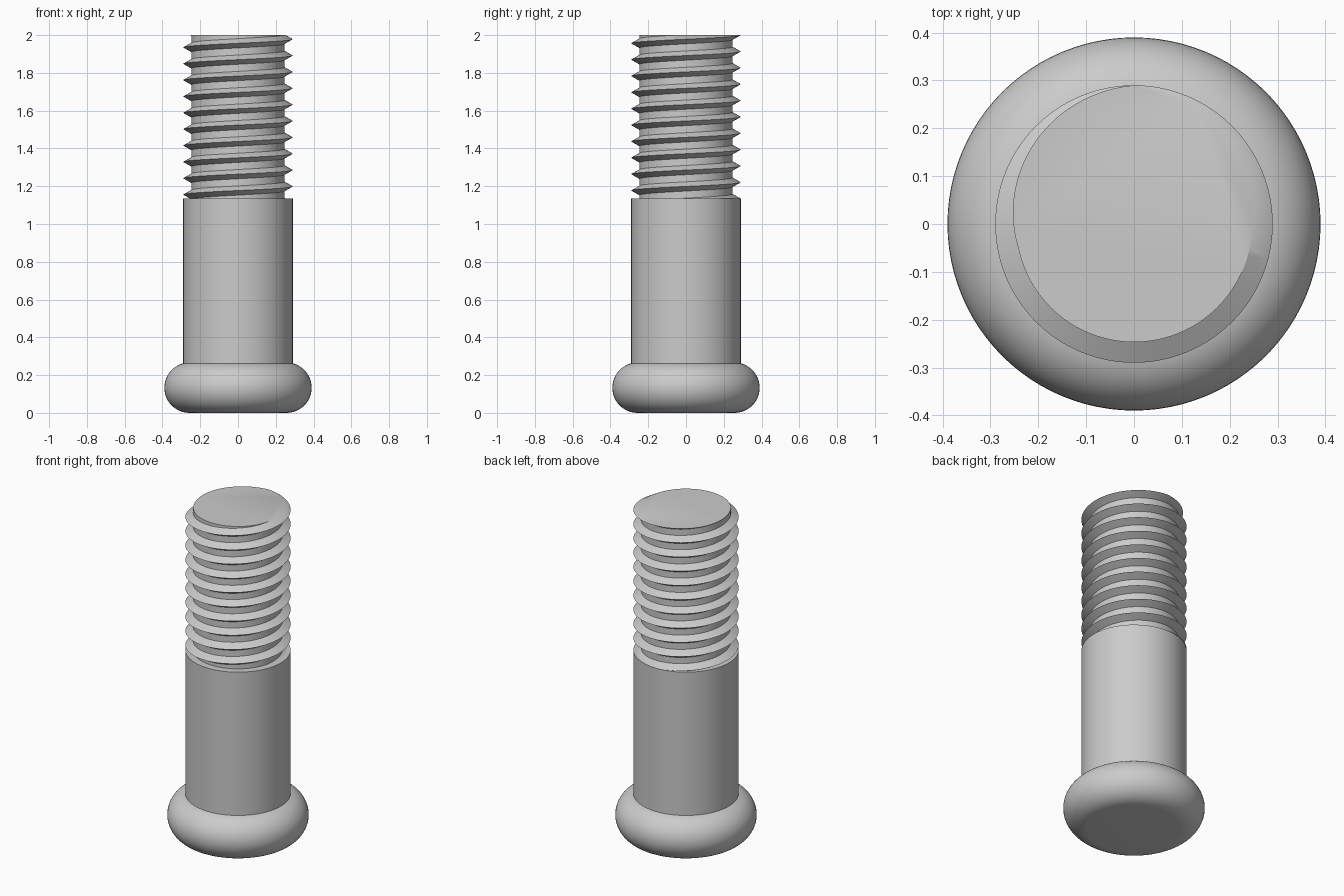
import bpy
import bmesh
from math import pi, sin, cos

if "Cube" in bpy.data.objects:
    bpy.data.objects.remove(bpy.data.objects["Cube"], do_unlink=True)

SEGMENTS = 96
HEAD_RADIUS, HEAD_HEIGHT = 0.39, 0.267
SHANK_RADIUS, SHANK_TOP = 0.29, 1.134
TOP = 2.0
CORE_RADIUS = 0.247
TURNS = 10
PITCH = (TOP - SHANK_TOP) / TURNS
RIDGE = 0.0245  # half the width of the ridge at its root

steel = bpy.data.materials.new("grey steel")
steel.use_nodes = True
colour = (0.6, 0.6, 0.6, 1)
steel.diffuse_color = colour
steel.node_tree.nodes["Principled BSDF"].inputs["Base Color"].default_value = colour


def finish(bm, name):
    """Turn a bmesh into a smooth-shaded object with sharp creases."""
    bmesh.ops.recalc_face_normals(bm, faces=bm.faces)
    mesh = bpy.data.meshes.new(name)
    bm.to_mesh(mesh)
    bm.free()
    mesh.materials.append(steel)
    obj = bpy.data.objects.new(name, mesh)
    bpy.context.collection.objects.link(obj)
    bpy.ops.object.select_all(action='DESELECT')
    obj.select_set(True)
    bpy.context.view_layer.objects.active = obj
    bpy.ops.object.shade_smooth_by_angle(angle=pi / 6)
    return obj


def lathe(name, profile):
    """Revolve (radius, height) points around the z axis."""
    bm = bmesh.new()
    verts = [bm.verts.new((r, 0, z)) for r, z in profile]
    edges = [bm.edges.new(pair) for pair in zip(verts, verts[1:])]
    bmesh.ops.spin(bm, geom=verts + edges, cent=(0, 0, 0), axis=(0, 0, 1),
                   angle=2 * pi, steps=SEGMENTS)
    bmesh.ops.remove_doubles(bm, verts=bm.verts, dist=1e-5)
    return finish(bm, name)


# Head: flat disc with a half-round rim
rim = HEAD_HEIGHT / 2
rim_points = [(HEAD_RADIUS - rim + rim * sin(pi * i / 24), rim - rim * cos(pi * i / 24))
              for i in range(25)]
lathe("head", [(0, 0)] + rim_points + [(0, HEAD_HEIGHT)])

# Shank: plain cylinder set into the head
lathe("shank", [(0, 0.2), (SHANK_RADIUS, 0.2), (SHANK_RADIUS, SHANK_TOP), (0, SHANK_TOP)])


# Thread: helical V ridge on a core, trimmed flat at both ends
def crest_height(angle):
    return TOP + PITCH * (angle / (2 * pi) - 0.25)


def thread_radius(angle, z):
    offset = (z - crest_height(angle) + PITCH / 2) % PITCH - PITCH / 2
    return CORE_RADIUS + (SHANK_RADIUS - CORE_RADIUS) * max(0, 1 - abs(offset) / RIDGE)


bm = bmesh.new()
columns = []
for i in range(SEGMENTS + 1):
    angle = 2 * pi * i / SEGMENTS
    column = []
    for turn in range(-TURNS - 2, 3):
        for offset in (-RIDGE, 0, RIDGE):
            z = crest_height(angle) + turn * PITCH + offset
            z = min(max(z, SHANK_TOP), TOP)
            r = thread_radius(angle, z)
            column.append(bm.verts.new((r * cos(angle), r * sin(angle), z)))
    columns.append(column)
for a, b in zip(columns, columns[1:]):
    for k in range(len(a) - 1):
        bm.faces.new((a[k], b[k], b[k + 1], a[k + 1]))
bmesh.ops.remove_doubles(bm, verts=bm.verts, dist=1e-5)
bmesh.ops.holes_fill(bm, edges=[e for e in bm.edges if e.is_boundary], sides=0)
finish(bm, "thread")
